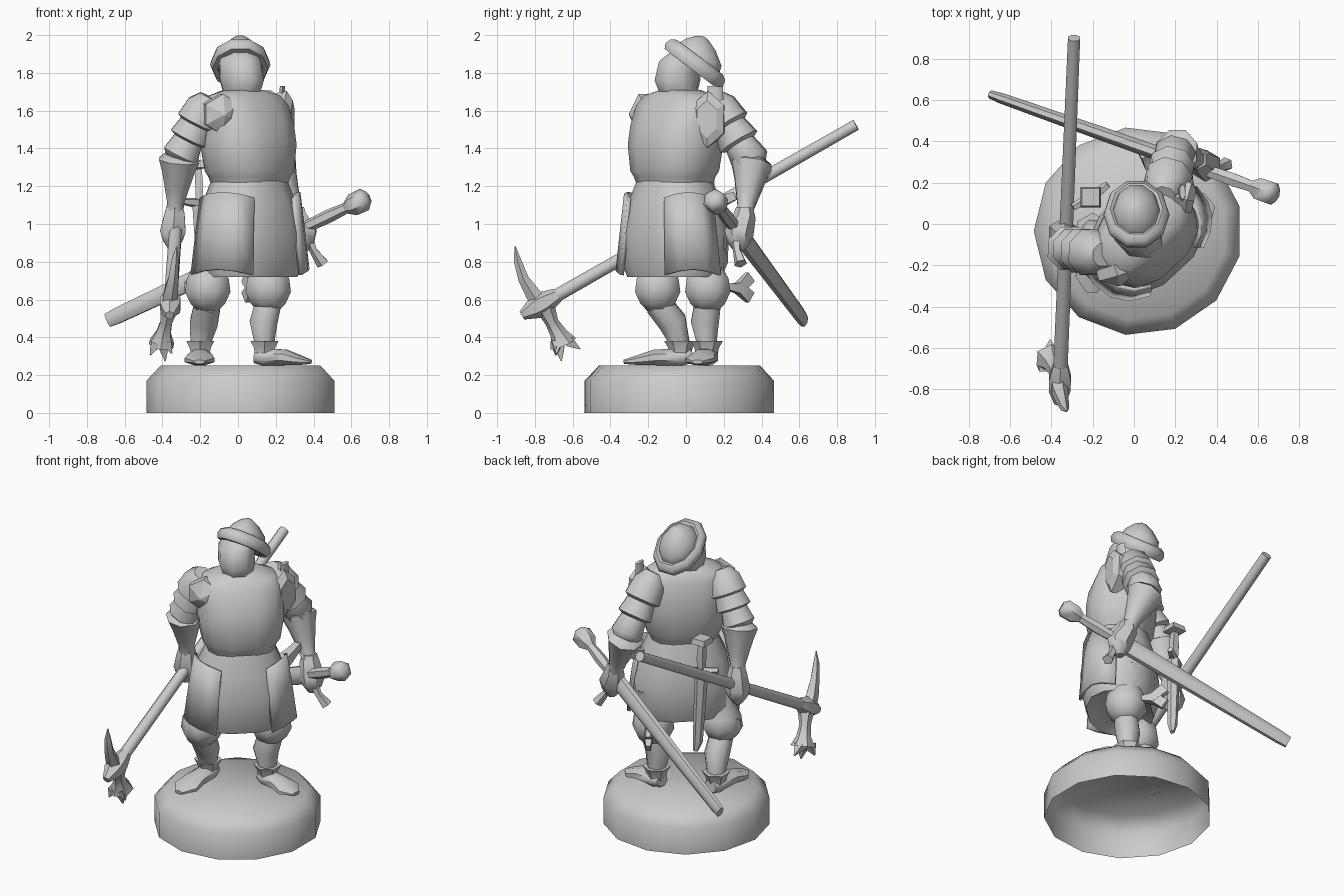
import bpy, bmesh, math
from mathutils import Vector as V, Matrix

if "Cube" in bpy.data.objects:
    bpy.data.objects.remove(bpy.data.objects["Cube"])

TURN = math.radians(43)          # figure stands turned on its base
CX, CY = 0.06, -0.06             # body axis


def build(name, rings, caps=(True, True), closed=True, smooth=50):
    bm = bmesh.new()
    rows = [[bm.verts.new(p) for p in r] for r in rings]
    n = len(rows[0])
    for a, b in zip(rows, rows[1:]):
        for i in range(n if closed else n - 1):
            j = (i + 1) % n
            bm.faces.new((a[i], a[j], b[j], b[i]))
    if closed and caps[0]:
        bm.faces.new(rows[0][::-1])
    if closed and caps[1]:
        bm.faces.new(rows[-1])
    if caps[0]:
        bmesh.ops.recalc_face_normals(bm, faces=bm.faces)
    me = bpy.data.meshes.new(name)
    bm.to_mesh(me)
    bm.free()
    ob = bpy.data.objects.new(name, me)
    bpy.context.collection.objects.link(ob)
    bpy.ops.object.select_all(action='DESELECT')
    ob.select_set(True)
    bpy.context.view_layer.objects.active = ob
    bpy.ops.object.shade_smooth_by_angle(angle=math.radians(smooth))
    return ob


def oval(x, y, z, a, b, t, rot=TURN, box=1.0):
    """Point on a turned ellipse; box < 1 squares its corners."""
    c, s = math.cos(t), math.sin(t)
    p = a * math.copysign(abs(c) ** box, c)
    q = b * math.copysign(abs(s) ** box, s)
    return V((x + p * math.cos(rot) - q * math.sin(rot), y + p * math.sin(rot) + q * math.cos(rot), z))


def loft(name, secs, n=10, rot=TURN, caps=(True, True), box=1.0):
    """Stack of horizontal ellipses (x, y, z, a, b)."""
    return build(name, [[oval(*s, 2 * math.pi * (i + .5) / n, rot, box) for i in range(n)]
                        for s in secs], caps)


def tube(name, pts, radii, n=8, smooth=50):
    """Tube along a path; radii are numbers or (sideways, upward) pairs."""
    pts = [V(p) for p in pts]
    d = (pts[-1] - pts[0]).normalized()
    ref = V((0, 0, 1)) if abs(d.z) < .85 else V((0, 1, 0))
    rings = []
    for i, (p, r) in enumerate(zip(pts, radii)):
        t = (pts[min(i + 1, len(pts) - 1)] - pts[max(i - 1, 0)]).normalized()
        u = t.cross(ref).normalized()
        v = u.cross(t)
        a, b = r if isinstance(r, tuple) else (r, r)
        rings.append([p + u * a * math.cos(k) + v * b * math.sin(k)
                      for k in (2 * math.pi * (j + .5) / n for j in range(n))])
    return build(name, rings, smooth=smooth)


def along(a, b, ts):
    return [V(a).lerp(V(b), t) for t in ts]


# Base, open underneath
loft("base", [(.02, -.035, z, r, r) for z, r in ((0, .505), (.17, .505), (.25, .43))],
     n=13, rot=0, caps=(False, True))

# Breastplate leaning back at the top, skirt and head
loft("breastplate", [(CX - s, CY + s, z, a, b) for z, a, b, s in (
    (1.2, .2, .17, 0), (1.25, .22, .185, 0), (1.28, .24, .2, 0), (1.42, .265, .21, .005),
    (1.52, .26, .2, .01), (1.63, .26, .16, .02), (1.68, .22, .13, .025), (1.71, .1, .1, .03))],
    n=12, box=.8)
loft("skirt", [(CX, CY, z, a, b) for z, a, b in (
    (.76, .2, .12), (.72, .28, .2), (.8, .315, .225), (.95, .31, .235), (1.1, .265, .215),
    (1.24, .2, .175))], n=12, box=.85)
loft("head", [(.02, -.02, 1.64, .08, .08), (.02, -.04, 1.69, .095, .11),
              (.02, -.045, 1.76, .115, .135), (.01, -.03, 1.86, .11, .125),
              (.01, .02, 1.92, .09, .1)], n=8)

# Tassets: curved plates standing off the skirt
for name, a0, a1 in (("tasset_right", -160, -75), ("tasset_left", -22, 45)):
    rings = [[oval(CX, CY, z + .03 * math.sin(k * math.pi / 4), a, b,
                   math.radians(a0 + (a1 - a0) * k / 4) - TURN, box=.85) for k in range(5)]
             for z, a, b in ((1.14, .285, .225), (.95, .315, .235), (.73, .345, .25))]
    ob = build(name, rings, closed=False)
    m = ob.modifiers.new("thick", 'SOLIDIFY')
    m.thickness = .02

# Kettle helmet, tilted back: pointed dome plus thick rolled oval brim
tilt = Matrix.Translation((.012, .045, 1.845)) @ Matrix.Rotation(math.radians(-37), 4, 'X')
def spun(name, prof, n, caps):
    return build(name, [[tilt @ V((.8 * r * math.cos(t), r * math.sin(t) + s, z))
                 for t in (2 * math.pi * i / n for i in range(n))] for r, z, s in prof], caps, smooth=60)
spun("helmet_dome", [(.145, -.03, 0), (.145, .03, 0), (.125, .08, 0), (.07, .125, -.02),
                     (.015, .148, -.035)], 10, (True, True))
spun("helmet_brim", [(.13, .03, 0), (.16, .048, 0), (.19, .03, 0), (.2, -.002, 0), (.185, -.03, 0),
                     (.15, -.03, 0), (.13, .03, 0)], 10, (False, False))

# Arms: layered sleeve, flared gauntlet, fist
sleeve_r = [.06, .105, .12, .095, .115, .085, .105, .075]
arms = {"right": ((-.17, -.145, 1.63), (-.31, -.12, 1.35), (-.335, -.06, 1.06), (-.345, -.05, .96)),
        "left": ((.15, .16, 1.63), (.2, .35, 1.32), (.31, .31, 1.04), (.35, .28, .95))}
for side, (sh, el, wr, ha) in arms.items():
    tube("sleeve_" + side, along(sh, el, (-.15, .02, .33, .37, .63, .67, .95, 1.05)), sleeve_r)
    tube("gauntlet_" + side, along(el, wr, (-.06, .04, .28, .6, .82, 1)), [.08, .115, .09, .065, .048, .05])
    w, h = V(wr), V(ha)
    tube("fist_" + side, [w + V((0, 0, .05)), w, h, h + V((0, 0, -.05)), h + V((0, 0, -.09))],
         [.045, .06, .078, .06, .03], n=6)

# Armpit plates: hexagonal disc on the right, tall plate on the left
tube("disc_right", [(-.1, -.19, 1.585), (-.08, -.245, 1.58), (-.075, -.27, 1.58), (-.07, -.3, 1.58)],
     [.105, .108, .07, .008], n=6, smooth=20)
tube("plate_left", [(.2, .13, 1.55), (.265, .115, 1.555), (.29, .11, 1.555)],
     [(.095, .14), (.1, .15), (.06, .1)], n=6, smooth=20)
tube("plate_left_tip", [(.23, .15, 1.6), (.235, .155, 1.73)], [(.025, .05), (.015, .04)], n=6)

# Legs: padded knees, calves, boot cuffs, feet
legs = {"right": ((-.16, -.15), (-.18, -.07), (-.2, -.03), (-.205, -.33)),
        "left": ((.16, .115), (.135, .1), (.14, .11), (.385, .06))}
for side, (k, c, a, toe) in legs.items():
    kx, ky = k
    tube("breeches_" + side, [(kx + .03 * (kx < 0), ky, .9), (kx, ky, .76), (kx, ky, .71), (kx, ky, .64),
                              (kx, ky, .58), (kx, ky, .54)], [.11, .09, .12, .13, .1, .06])
    tube("calf_" + side, [(kx, ky, .58), (*c, .48), (*a, .36), (*a, .28)], [.075, .08, .055, .055])
    tube("boot_cuff_" + side, [(*a, .3), (*a, .345), (*a, .38)], [.055, .065, .085], n=6)
    s, e = V((*a, .295)), V((*toe, .27))
    tube("foot_" + side, [s + (s - e) * .2, s, s.lerp(e, .45) + V((0, 0, .01)), s.lerp(e, .75) + V((0, 0, .003)), e],
         [(.045, .04), (.065, .05), (.07, .045), (.085, .028), (.03, .012)])

# Garter bow behind the left knee, knot on the right knee
for dz in (.06, -.05):
    tube("garter_bow", [(.13, .21, .67), (.08, .28, .66), (.04, .34, .66 + dz)],
         [.02, .04, (.02, .045)], n=4)
tube("garter_knot", [(-.22, -.16, .67), (-.275, -.14, .67)], [.06, .035], n=6)

# War hammer: pole, socket, curved pick, crowned head
top, end = V((-.29, .9, 1.525)), V((-.36, -.8, .555))
tube("hammer_pole", [top, end], [.032, .038])
tube("hammer_socket", along(top, end, (.93, .97, 1.0, 1.04)), [.04, .062, .06, .025], n=6)
tube("hammer_pick", [(-.365, -.75, .55), (-.36, -.81, .63), (-.345, -.86, .71), (-.335, -.89, .8),
                     (-.325, -.905, .88)], [.05, .042, .03, .022, .004], n=5)
tube("hammer_neck", [(-.36, -.75, .57), (-.38, -.71, .48), (-.395, -.675, .42), (-.405, -.65, .365)],
     [.055, .035, .045, .075], n=6)
for dx, dy, dz in ((-.06, -.05, -.03), (.055, -.045, -.02), (0, .08, .01), (.02, -.02, -.07)):
    tube("hammer_prong", [(-.405 + dx * .5, -.66 + dy * .5, .375 + dz * .3),
                          (-.405 + dx, -.64 + dy, .33 + dz * .8)], [.04, .004], n=4)

# Sheathed sword across the back: scabbard, cross guard, grip, pommel
pom, tip = V((.69, .14, 1.14)), V((-.69, .625, .49))
tube("scabbard", along(pom, tip, (.27, .3, .6, .96, 1)),
     [(.03, .05), (.04, .06), (.036, .052), (.028, .045), (.022, .04)])
tube("sword_grip", along(pom, tip, (.05, .15, .28)), [.026, .036, .03], n=6)
tube("sword_pommel", along(pom, tip, (0, .015, .06, .09)), [.035, .062, .06, .028], n=6)
tube("sword_guard", [(.26, .3, 1.1), (.32, .28, 1.04), (.36, .26, .96), (.4, .27, .86), (.45, .29, .79)],
     [.03, .022, .035, .022, .035], n=5)
tube("sword_hanger", [(.25, .1, 1.09), (.26, .18, 1.12), (.26, .26, 1.15)], [.055, .04, .03], n=4, smooth=20)

# Dagger on the back of the belt
dx, dy = -.205, .13
tube("dagger", [(dx + .03, dy + .02, .58), (dx + .02, dy + .01, .64), (dx, dy, 1.1)],
     [.015, .03, .042], n=6)
tube("dagger_grip", [(dx, dy, 1.1), (dx, dy, 1.2), (dx - .005, dy, 1.29), (dx - .005, dy, 1.3),
                     (dx - .005, dy, 1.335)], [.025, .03, .025, .07, .06], n=4)
tube("dagger_guard", [(dx - .09, dy - .05, 1.12), (dx, dy, 1.11), (dx + .08, dy + .06, 1.12)],
     [.018, .03, .018], n=5)
